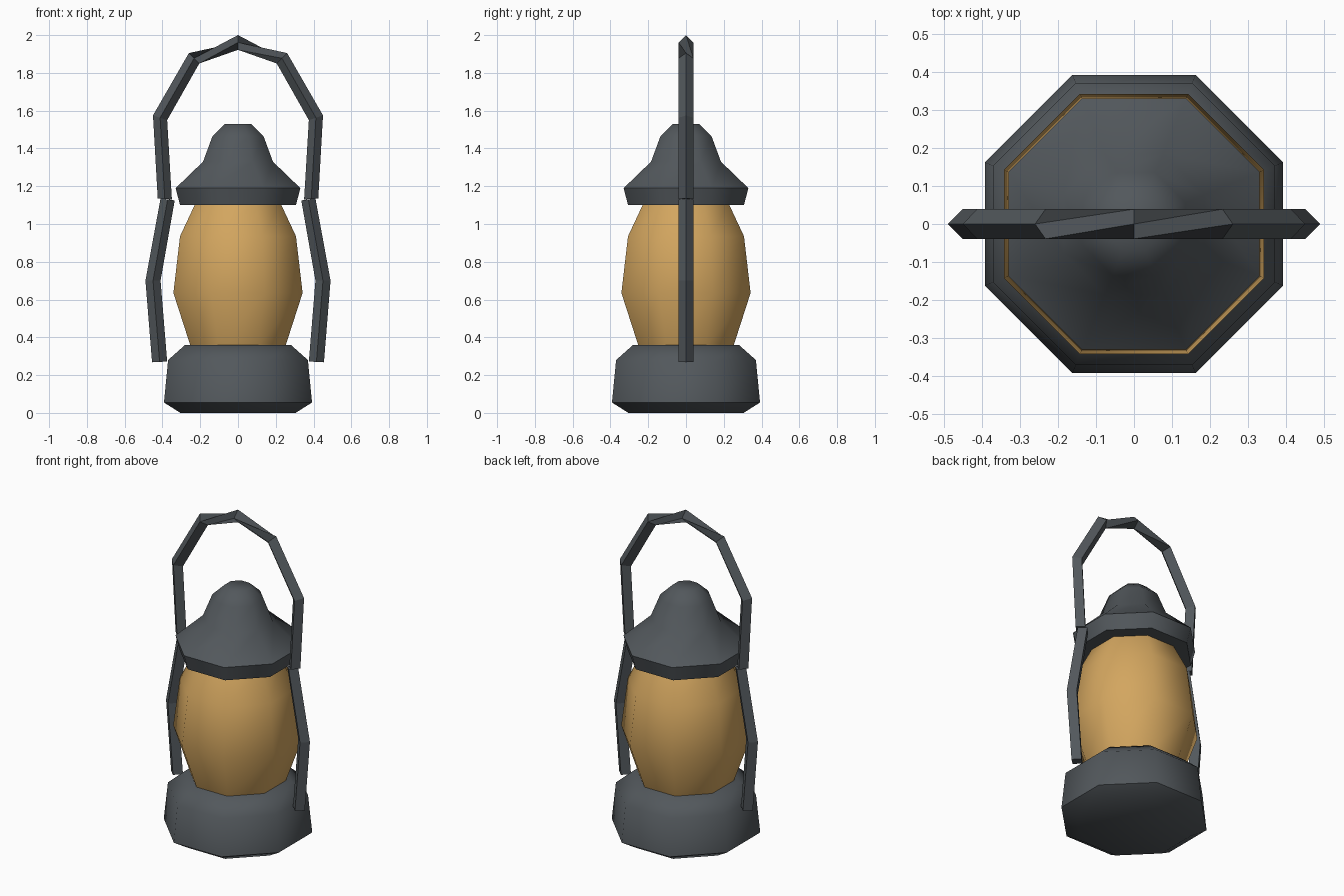
import bpy, bmesh
from math import cos, sin, pi, radians
from mathutils import Vector

old = bpy.data.objects.get("Cube")
if old:
    bpy.data.objects.remove(old, do_unlink=True)


def material(name, rgb):
    m = bpy.data.materials.new(name)
    m.use_nodes = True
    m.diffuse_color = (*rgb, 1)
    bsdf = m.node_tree.nodes["Principled BSDF"]
    bsdf.inputs["Base Color"].default_value = (*rgb, 1)
    bsdf.inputs["Roughness"].default_value = 0.8
    return m


metal = material("dark slate metal", (0.085, 0.097, 0.107))
amber = material("amber glass", (0.65, 0.38, 0.115))


def loft(name, rings, mat, shift=lambda i: 0, smooth=None):
    """Skin a list of vertex rings and cap both ends."""
    bm = bmesh.new()
    loops = [[bm.verts.new(p) for p in ring] for ring in rings]
    n = len(loops[0])
    for i, (a, b) in enumerate(zip(loops, loops[1:])):
        s = shift(i)
        for k in range(n):
            bm.faces.new((a[k], a[(k + 1) % n],
                          b[(k + 1 + s) % n], b[(k + s) % n]))
    bm.faces.new(loops[0][::-1])
    bm.faces.new(loops[-1])
    bmesh.ops.recalc_face_normals(bm, faces=bm.faces)
    mesh = bpy.data.meshes.new(name)
    bm.to_mesh(mesh)
    bm.free()
    mesh.materials.append(mat)
    ob = bpy.data.objects.new(name, mesh)
    bpy.context.collection.objects.link(ob)
    if smooth:
        bpy.ops.object.select_all(action='DESELECT')
        ob.select_set(True)
        bpy.context.view_layer.objects.active = ob
        bpy.ops.object.shade_smooth_by_angle(angle=radians(smooth))
    return ob


def octagon(apothem, z):
    r = apothem / cos(pi / 8)
    return [(r * cos(pi / 8 + k * pi / 4), r * sin(pi / 8 + k * pi / 4), z)
            for k in range(8)]


def turned(name, profile, mat):
    return loft(name, [octagon(a, z) for a, z in profile], mat, smooth=50)


def diamond(inner, outer, half=0.039):
    """Bar section: front corner, outer ridge, back corner, inner ridge."""
    i, o = Vector((inner[0], 0, inner[1])), Vector((outer[0], 0, outer[1]))
    mid, side = (i + o) / 2, Vector((0, half, 0))
    return [mid - side, o, mid + side, i]


def flip(pairs):
    return [tuple((-x, z) for x, z in pair) for pair in pairs]


# Eight-sided body: base, glass and cap
turned("base", [(0.305, 0), (0.392, 0.055), (0.37, 0.28), (0.28, 0.36)], metal)
turned("glass", [(0.25, 0.35), (0.342, 0.635), (0.307, 0.935), (0.225, 1.11)], amber)
turned("cap", [(0.307, 1.10), (0.33, 1.19), (0.185, 1.33),
               (0.135, 1.465), (0.07, 1.53)], metal)

# Side arms, as (inner, outer) ridge points
arm = [((0.375, 0.272), (0.455, 0.268)),
       ((0.41, 0.70), (0.49, 0.70)),
       ((0.335, 1.125), (0.41, 1.135))]
for name, pairs in (("left_arm", arm), ("right_arm", flip(arm))):
    loft(name, [diamond(*p) for p in pairs], metal)

# Carrying handle, with the bar twisted on both spans beside its peak
half_handle = [((-0.35, 1.13), (-0.425, 1.135)),
               ((-0.375, 1.55), (-0.45, 1.575)),
               ((-0.205, 1.85), (-0.26, 1.905))]
peak = [((0, 1.922), (0, 2.0))]
path = half_handle + peak + flip(half_handle)[::-1]
loft("handle", [diamond(*p) for p in path], metal,
     shift=lambda i: 1 if i in (2, 3) else 0)
